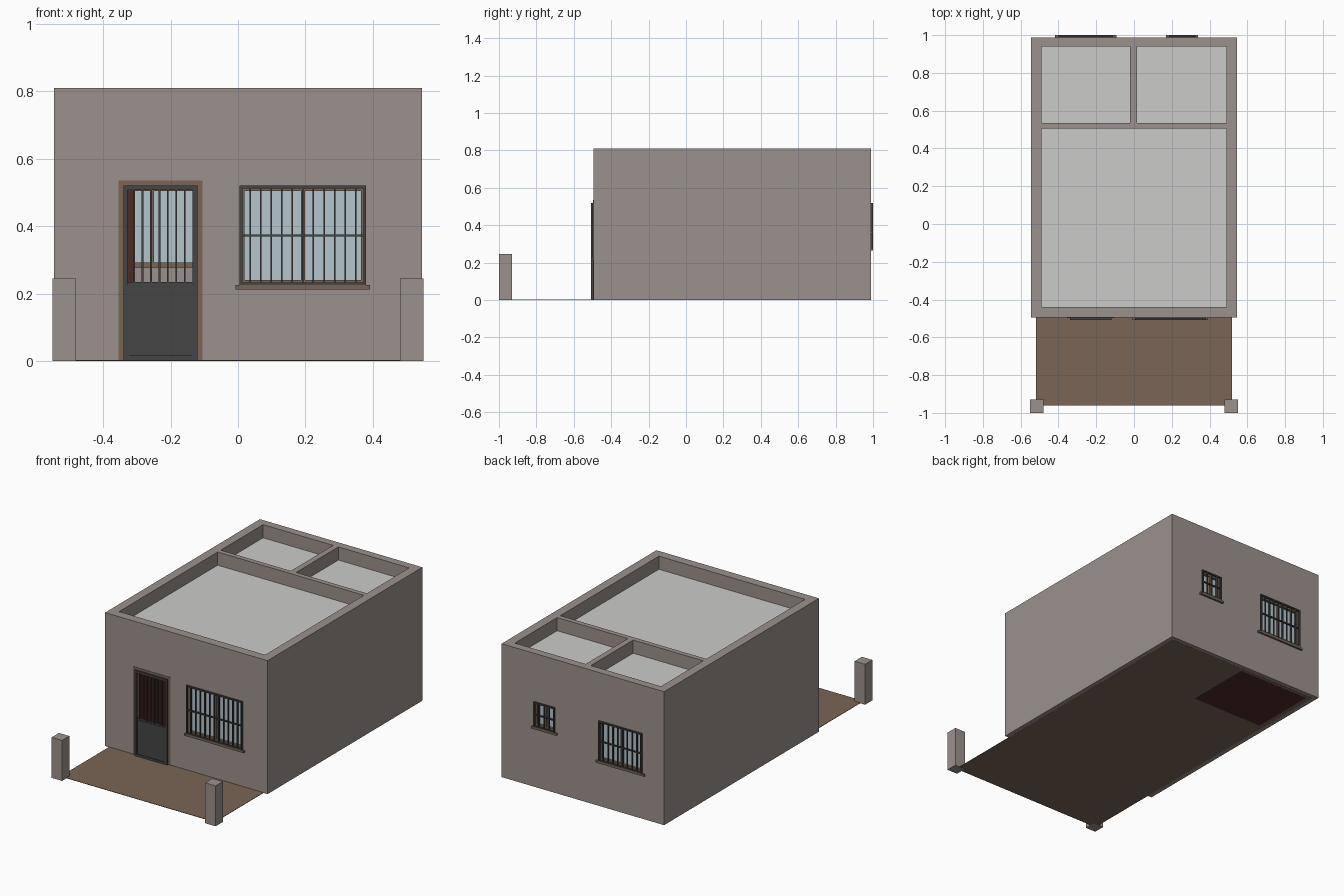
import bpy
import bmesh
from itertools import product

cube = bpy.data.objects.get("Cube")
if cube:
    bpy.data.objects.remove(cube, do_unlink=True)


def material(name, r, g, b):
    m = bpy.data.materials.new(name)
    m.use_nodes = True
    m.diffuse_color = (r, g, b, 1)
    bsdf = next(n for n in m.node_tree.nodes if n.type == 'BSDF_PRINCIPLED')
    bsdf.inputs["Base Color"].default_value = (r, g, b, 1)
    bsdf.inputs["Roughness"].default_value = 0.8
    return m


PLASTER = material("plaster", .33, .285, .265)
ROOF = material("roof_grey", .60, .60, .585)
BROWN = material("earth_brown", .195, .13, .09)
GLASS = material("pale_glass", .46, .56, .60)
IRON = material("dark_iron", .06, .06, .06)
RED = material("dark_red_wood", .075, .024, .018)


def finish(name, bm, mat):
    mesh = bpy.data.meshes.new(name)
    bm.to_mesh(mesh)
    bm.free()
    mesh.materials.append(mat)
    obj = bpy.data.objects.new(name, mesh)
    bpy.context.collection.objects.link(obj)
    return obj


# One object made of boxes, each given as x0, x1, y0, y1, z0, z1
def boxes(name, mat, *items):
    bm = bmesh.new()
    for b in items:
        vs = bmesh.ops.create_cube(bm, size=1)["verts"]
        for v in vs:
            for a in range(3):
                lo, hi = sorted(b[2 * a:2 * a + 2])
                v.co[a] = hi if v.co[a] > 0 else lo
    return finish(name, bm, mat)


# Rectangular border standing in the xz plane
def ring(x0, x1, y0, y1, z0, z1, t, bottom=True):
    low = z0 + t if bottom else z0
    out = [(x0, x0 + t, y0, y1, z0, z1), (x1 - t, x1, y0, y1, z0, z1),
           (x0 + t, x1 - t, y0, y1, z1 - t, z1)]
    if bottom:
        out.append((x0 + t, x1 - t, y0, y1, z0, low))
    return out


# Solid block with box-shaped rooms and openings removed, seamless skin
def carve(name, mat, outer, voids):
    cuts = [sorted({min(max(v, outer[2 * a]), outer[2 * a + 1])
                    for b in [outer] + voids for v in b[2 * a:2 * a + 2]})
            for a in range(3)]

    def solid(i):
        if any(i[a] < 0 or i[a] >= len(cuts[a]) - 1 for a in range(3)):
            return False
        mid = [(cuts[a][i[a]] + cuts[a][i[a] + 1]) / 2 for a in range(3)]
        return not any(all(b[2 * a] < mid[a] < b[2 * a + 1] for a in range(3))
                       for b in voids)

    bm = bmesh.new()
    for i in product(*(range(len(c) - 1) for c in cuts)):
        if not solid(i):
            continue
        for a, side in product(range(3), (0, 1)):
            n = list(i)
            n[a] += 2 * side - 1
            if solid(n):
                continue
            u, w = (a + 1) % 3, (a + 2) % 3
            loop = [(0, 0), (1, 0), (1, 1), (0, 1)]
            verts = []
            for du, dw in loop if side else loop[::-1]:
                k = list(i)
                k[a] += side
                k[u] += du
                k[w] += dw
                verts.append(bm.verts.new([cuts[c][k[c]] for c in range(3)]))
            bm.faces.new(verts)
    bmesh.ops.remove_doubles(bm, verts=bm.verts, dist=1e-5)
    bmesh.ops.dissolve_limit(bm, angle_limit=.02, verts=bm.verts, edges=bm.edges)
    return finish(name, bm, mat)


FRONT, BACK, TOP = -.495, .988, .81
rooms = {"main": (-.49, .49, -.44, .505),
         "bedroom": (-.49, -.02, .535, .94),
         "bathroom": (.015, .49, .535, .94)}
windows = {"front_window": (.005, .38, .225, .52, -1, 11, .012),
           "bedroom_window": (-.40, -.11, .277, .52, 1, 8, .018),
           "bathroom_window": (.185, .325, .368, .52, 1, 3, .015)}

# Walls with rooms, doorways and window openings
voids = [(*r, -1, 1) for r in rooms.values()]
voids += [(-.355, -.105, -.6, -.43, -1, .535),
          (-.345, -.1, .5, .54, -1, .535),
          (.025, .18, .5, .54, -1, .535)]
for x0, x1, z0, z1, s, n, lip in windows.values():
    voids.append((x0, x1, *((-.6, -.43) if s < 0 else (.93, 1.1)), z0, z1))
carve("house_walls", PLASTER, (-.545, .545, FRONT, BACK, .001, TOP), voids)

# Roof slabs sunk below the parapet
for name, r in rooms.items():
    boxes(name + "_roof", ROOF, (*r, .69, .73))

# Ground plate, bedroom floor and gate posts
boxes("patio_and_floor", BROWN, (-.518, .518, -.96, .965, .0006, .003))
boxes("bedroom_floor", RED, (-.49, -.01, .53, .94, 0, .005))
for side, x in (("right", -.515), ("left", .515)):
    boxes(side + "_gate_post", PLASTER, (x - .035, x + .035, -1, -.93, 0, .245))

# Windows: wooden frame, glass, sill and iron grille
for name, (x0, x1, z0, z1, s, n, lip) in windows.items():
    face = FRONT if s < 0 else BACK
    mid = (x0 + x1) / 2
    inner, outer = face - s * .04, face - s * .005
    boxes(name + "_frame", BROWN, *ring(x0, x1, inner, outer, z0, z1, .015),
          (mid - .006, mid + .006, inner, outer, z0, z1))
    boxes(name + "_glass", GLASS,
          (x0 + .01, x1 - .01, face - s * .026, face - s * .02, z0 + .01, z1 - .01))
    boxes(name + "_sill", BROWN,
          (x0 - lip, x1 + lip, inner, face + s * .012, z0 - .012, z0))
    g0, g1 = face + s * .002, face + s * .012
    step = (x1 - x0) / (n + 1)
    bars = [(x0 + step * i - .0022, x0 + step * i + .0022, g0, g1, z0, z1)
            for i in range(1, n + 1)]
    zm = (z0 + z1) / 2
    boxes(name + "_grille", IRON, *ring(x0, x1, g0, g1, z0, z1, .008), *bars,
          (x0, x1, g0, g1, zm - .003, zm + .003))

# Front doorway: wooden jambs, iron gate with panel and bars
boxes("door_frame", BROWN,
      *ring(-.355, -.105, FRONT - .002, -.44, .003, .535, .016, bottom=False))
boxes("iron_gate_frame", IRON, *ring(-.34, -.12, -.508, -.494, .003, .52, .013))
boxes("iron_gate_panel", IRON, (-.33, -.13, -.503, -.497, .01, .235))
boxes("iron_gate_panel_border", IRON,
      *ring(-.327, -.133, -.506, -.5, .012, .225, .004))
boxes("iron_gate_bars", IRON,
      *[(x - .0025, x + .0025, -.506, -.498, .23, .51)
        for x in [-.333 + .025 * i for i in range(1, 9)]])

# Wooden doors standing open inside
boxes("open_front_door", RED, (-.332, -.31, -.455, -.25, .004, .52))
boxes("open_bathroom_door", RED, (.17, .182, .535, .70, .004, .52))
